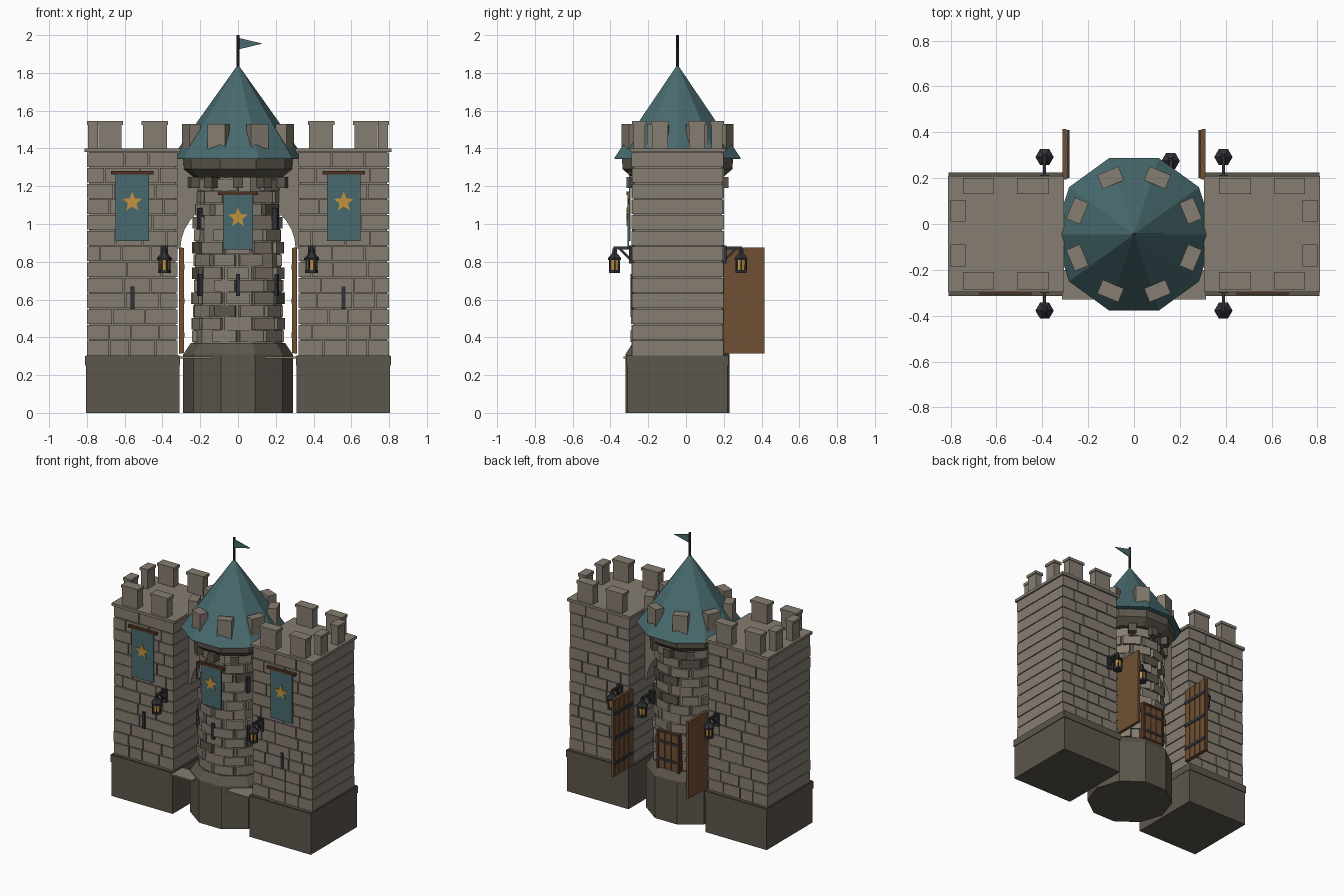
import bpy, bmesh, math, random
from mathutils import Matrix, Vector

if "Cube" in bpy.data.objects:
    bpy.data.objects.remove(bpy.data.objects["Cube"])

random.seed(4)
TY = -0.045          # tower and wall centre line in y


def material(name, r, g, b):
    lin = [((c / 255 + 0.055) / 1.055) ** 2.4 for c in (r, g, b)]
    m = bpy.data.materials.new(name)
    m.diffuse_color = (*lin, 1)
    m.use_nodes = True
    m.node_tree.nodes["Principled BSDF"].inputs["Base Color"].default_value = m.diffuse_color
    return m


STONE = material("stone", 134, 125, 113)
DARK = material("dark stone", 92, 86, 76)
TEAL = material("teal cloth and tile", 72, 106, 110)
GOLD = material("gold", 196, 146, 62)
WOOD = material("wood", 112, 80, 52)
POLE = material("dark wood", 78, 50, 36)
IRON = material("iron", 50, 50, 56)


def finish(name, bm, mat):
    bmesh.ops.recalc_face_normals(bm, faces=bm.faces)
    me = bpy.data.meshes.new(name)
    bm.to_mesh(me)
    bm.free()
    me.materials.append(mat)
    ob = bpy.data.objects.new(name, me)
    bpy.context.collection.objects.link(ob)
    return ob


def boxes(name, mat, items):
    """items: (x0, x1, y0, y1, z0, z1[, transform])"""
    bm = bmesh.new()
    for x0, x1, y0, y1, z0, z1, *t in items:
        m = (Matrix.Translation(((x0 + x1) / 2, (y0 + y1) / 2, (z0 + z1) / 2))
             @ Matrix.Diagonal((x1 - x0, y1 - y0, z1 - z0, 1)))
        bmesh.ops.create_cube(bm, size=1, matrix=(t[0] @ m if t else m))
    return finish(name, bm, mat)


def lathe(name, mat, n, rings, x=0, y=TY):
    """closed n-sided turned solid from (radius, z) rings"""
    bm = bmesh.new()
    loops = [[bm.verts.new((x + r * math.cos(math.tau * i / n),
                            y + r * math.sin(math.tau * i / n), z))
              for i in range(n)] for r, z in rings]
    for a, b in zip(loops, loops[1:]):
        for i in range(n):
            bm.faces.new((a[i], a[(i + 1) % n], b[(i + 1) % n], b[i]))
    bm.faces.new(loops[0])
    bm.faces.new(loops[-1])
    return finish(name, bm, mat)


def plate(name, mat, pts, y0, y1):
    """x-z outline extruded along y"""
    bm = bmesh.new()
    f = bm.faces.new([bm.verts.new((px, y0, pz)) for px, pz in pts])
    r = bmesh.ops.extrude_face_region(bm, geom=[f])
    bmesh.ops.translate(bm, vec=(0, y1 - y0, 0),
                        verts=[v for v in r["geom"] if isinstance(v, bmesh.types.BMVert)])
    return finish(name, bm, mat)


def span(s, a, b):
    return (a, b) if s > 0 else (-b, -a)


def around(deg):
    """frame on the tower axis whose local +x points along the given angle"""
    return Matrix.Translation((0, TY, 0)) @ Matrix.Rotation(math.radians(deg), 4, 'Z')


# --- side blocks ---
for s, side in ((-1, "left"), (1, "right")):
    boxes(side + "_base", DARK, [(*span(s, 0.31, 0.805), -0.31, 0.22, 0, 0.305),
                                 (*span(s, 0.308, 0.81), -0.315, 0.225, 0.25, 0.30)])
    boxes(side + "_wall_core", STONE, [(*span(s, 0.33, 0.79), -0.275, 0.19, 0.3, 1.39)])
    bricks, rows = [], 13
    h = (1.385 - 0.305) / rows
    for i in range(rows):
        x, z = 0.32, 0.305 + i * h
        while x < 0.80:
            w = random.uniform(0.10, 0.19) * (0.6 if x == 0.32 and i % 2 else 1)
            x2 = 0.80 if x + w > 0.74 else x + w
            d = random.uniform(0, 0.006)
            bricks.append((*span(s, x, x2 - (0.006 if x2 < 0.8 else 0)),
                           -0.284 - d, 0.196 + d, z, z + h - 0.006))
            x = x2
    boxes(side + "_wall_bricks", STONE, bricks)
    boxes(side + "_wall_top", STONE, [(*span(s, 0.305, 0.812), -0.297, 0.21, 1.38, 1.40)])
    # battlements with slim caps
    spots = [(a, b, c, d) for a, b in ((0.37, 0.51), (0.61, 0.745))
             for c, d in ((-0.285, -0.21), (0.13, 0.20))]
    spots += [(0.735, 0.80, -0.185, -0.09), (0.735, 0.80, 0.01, 0.105)]
    merlons = []
    for a, b, c, d in spots:
        merlons.append((*span(s, a + .006, b - .006), c + .006, d - .006, 1.40, 1.53))
        merlons.append((*span(s, a, b), c, d, 1.525, 1.545))
    boxes(side + "_battlements", STONE, merlons)
    boxes(side + "_arrow_slit", IRON, [(*span(s, 0.547, 0.568), -0.294, -0.27, 0.55, 0.67)])
    # thin threshold slab beside the tower
    boxes(side + "_threshold", STONE, [(*span(s, 0.14, 0.315), -0.33, -0.2, 0.288, 0.298)])

    # open gate leaf: plain outside, planks and straps inside
    boxes(side + "_gate_leaf", WOOD, [(*span(s, 0.294, 0.312), 0.195, 0.415, 0.315, 0.875)])
    boxes(side + "_gate_planks", WOOD,
          [(*span(s, 0.287, 0.296), 0.198 + k * 0.054, 0.246 + k * 0.054, 0.318, 0.872)
           for k in range(4)])
    boxes(side + "_gate_straps", IRON,
          [(*span(s, 0.282, 0.292), 0.2, 0.41, z, z + 0.025) for z in (0.40, 0.58, 0.76)])

# --- arched gate wall between the blocks ---
arch = [(0.33, 0.87), (0.33, 1.38), (-0.33, 1.38), (-0.33, 0.87)]
arch += [(-0.305 * math.cos(math.pi * k / 16), 0.87 + 0.27 * math.sin(math.pi * k / 16))
         for k in range(17)]
plate("gate_arch", STONE, arch, TY - 0.06, TY + 0.06)

# --- tower ---
lathe("tower_base", DARK, 10, [(0.29, 0), (0.29, 0.31), (0.25, 0.37)])
lathe("tower_shaft", STONE, 10, [(0.237, 0.36), (0.215, 1.27)])
light, dark = [], []
rows, n = 13, 10
h = 0.87 / rows
for i in range(rows):
    z = 0.375 + i * h
    r = 0.232 - 0.018 * i / rows
    for k in range(n):
        if random.random() < 0.12:
            continue
        w = random.uniform(0.055, 0.068)
        d = random.uniform(0.004, 0.014)
        item = (r * 0.8, r + d, -w, w, z, z + h - 0.006, around(36 * k + 18 * (i % 2)))
        (dark if random.random() < 0.07 else light).append(item)
boxes("tower_bricks", STONE, light)
boxes("tower_dark_bricks", DARK, dark)
boxes("tower_corbels", DARK, [(0.19, 0.27, -0.027, 0.027, 1.19, 1.25, around(36 * k + 18))
                              for k in range(n)])
lathe("tower_collar", DARK, 10, [(0.25, 1.245), (0.305, 1.29), (0.31, 1.35)])
lathe("tower_roof", TEAL, 10, [(0.35, 1.345), (0.35, 1.352), (0.003, 1.84)])
boxes("tower_battlements", STONE, [(0.235, 0.30, -0.05, 0.05, 1.36, 1.53, around(45 * k + 22.5))
                                   for k in range(8)])
boxes("tower_slits", IRON,
      [(0.2, 0.25, -0.011, 0.011, z, z + 0.115, around(a))
       for a, z in ((-90, .62), (-148, .62), (-32, .62), (-148, .97), (-32, .97))])

# small back door
boxes("back_door", WOOD, [(-0.075 + k * 0.052, -0.03 + k * 0.052, 0.14, 0.205, 0.37, 0.625)
                          for k in range(3)])
boxes("back_door_frame", POLE, [(-0.09, -0.075, 0.13, 0.212, 0.36, 0.64),
                                (0.075, 0.09, 0.13, 0.212, 0.36, 0.64),
                                (-0.09, 0.09, 0.13, 0.212, 0.625, 0.64),
                                (-0.075, 0.075, 0.13, 0.2, 0.36, 0.63)])
boxes("back_door_straps", IRON, [(-0.074, 0.074, 0.2, 0.209, z, z + 0.02) for z in (0.42, 0.55)])

# --- flag ---
lathe("flag_pole", IRON, 8, [(0.008, 1.82), (0.008, 2.0)])
plate("flag", TEAL, [(0.005, 1.985), (0.13, 1.955), (0.005, 1.925)], TY - 0.003, TY + 0.003)


# --- banners with star ---
def banner(name, x, top, w, h, y):
    plate(name + "_cloth", TEAL, [(x - w, top), (x + w, top), (x + w, top - h), (x - w, top - h)],
          y - 0.004, y + 0.004)
    boxes(name + "_rod", POLE, [(x - w - 0.025, x + w + 0.025, y - 0.01, y + 0.012,
                                 top - 0.002, top + 0.016)])
    star = []
    for k in range(10):
        r = 0.024 if k % 2 else 0.055
        a = math.pi / 2 + k * math.pi / 5
        star.append((x + r * math.cos(a), top - h * 0.42 + r * math.sin(a)))
    plate(name + "_star", GOLD, star, y - 0.009, y - 0.003)


banner("left_banner", -0.56, 1.265, 0.088, 0.355, -0.298)
banner("right_banner", 0.56, 1.265, 0.088, 0.355, -0.298)
banner("tower_banner", 0, 1.155, 0.08, 0.29, -0.305)


# --- hanging lanterns on brackets ---
def lantern(name, x, y, wall_y):
    lathe(name + "_glass", GOLD, 6, [(0.025, 0.755), (0.028, 0.815)], x, y)
    lathe(name + "_foot", IRON, 6, [(0.034, 0.74), (0.034, 0.757)], x, y)
    lathe(name + "_cap", IRON, 6, [(0.04, 0.81), (0.04, 0.82), (0.016, 0.845), (0.012, 0.87)], x, y)
    bars = [(0.024, 0.032, -0.004, 0.004, 0.75, 0.815,
             Matrix.Translation((x, y, 0)) @ Matrix.Rotation(k * math.pi / 3, 4, 'Z'))
            for k in range(6)]
    boxes(name + "_bars", IRON, bars)
    d = 1 if y > wall_y else -1
    brace = (Matrix.Translation((x, wall_y + d * 0.03, 0.835))
             @ Matrix.Rotation(d * math.radians(45), 4, 'X'))
    y0, y1 = sorted((wall_y - d * 0.02, y + d * 0.005))
    p0, p1 = sorted((wall_y - d * 0.01, wall_y + d * 0.014))
    boxes(name + "_bracket", IRON, [(x - 0.007, x + 0.007, y0, y1, 0.865, 0.88),
                                    (x - 0.02, x + 0.02, p0, p1, 0.79, 0.885),
                                    (-0.006, 0.006, -0.045, 0.045, -0.006, 0.006, brace)])


for s, side in ((-1, "left"), (1, "right")):
    lantern(side + "_front_lantern", s * 0.39, -0.378, -0.287)
    lantern(side + "_back_lantern", s * 0.39, 0.292, 0.2)
lantern("door_lantern", 0.16, 0.275, 0.16)
